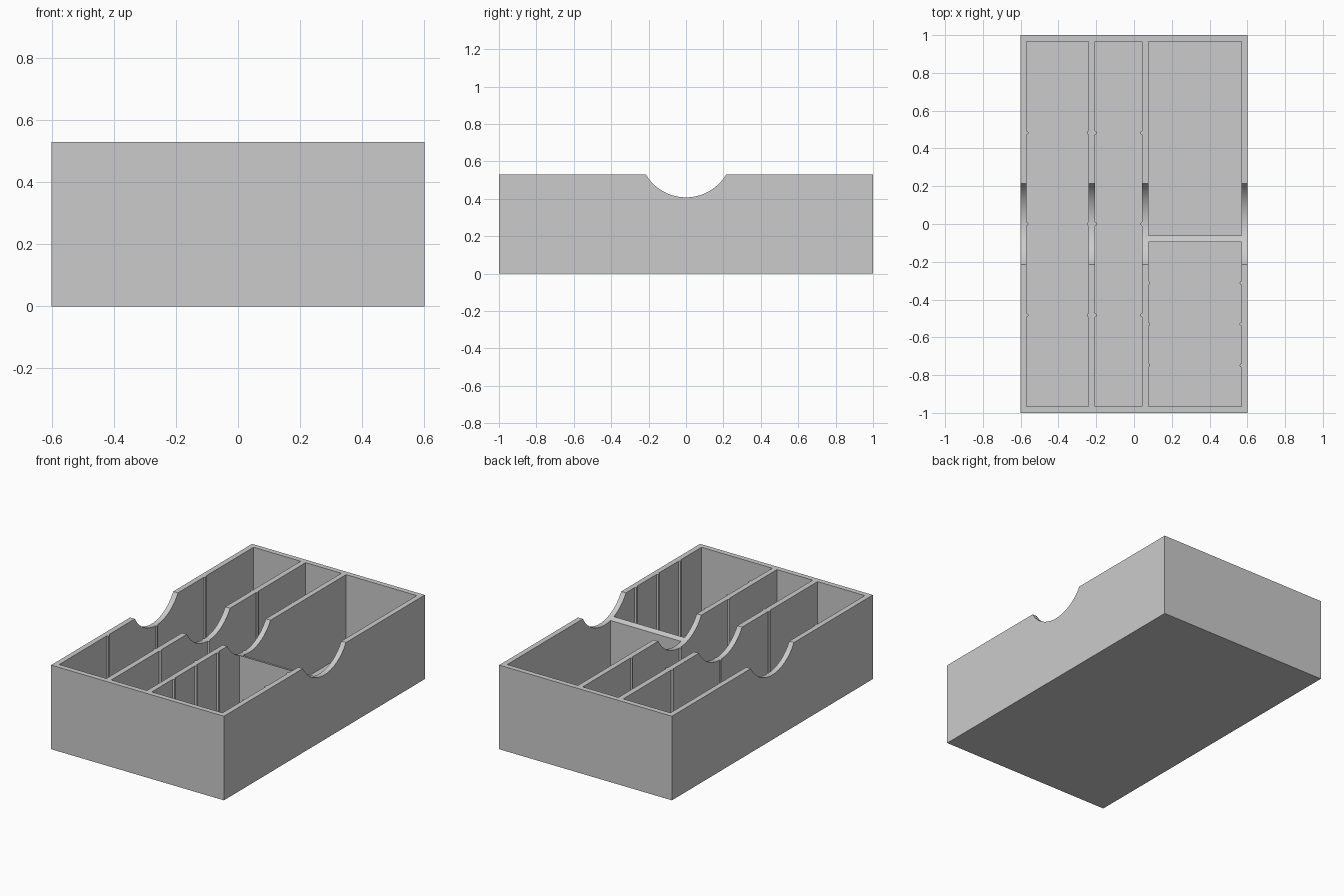
import bpy
import bmesh
from math import sin, cos, pi, radians
from mathutils import Matrix

old = bpy.data.objects.get("Cube")
if old:
    bpy.data.objects.remove(old, do_unlink=True)

W, L, H = 1.204, 2.0, 0.53      # outer tray size
WALL = 0.033
RIDGE = 0.01                    # radius of the slot ridges

grey = bpy.data.materials.new("plain grey")
grey.use_nodes = True
colour = (0.6, 0.6, 0.6, 1)
grey.diffuse_color = colour
grey.node_tree.nodes["Principled BSDF"].inputs["Base Color"].default_value = colour


def make_object(name, bm):
    bmesh.ops.recalc_face_normals(bm, faces=bm.faces)
    mesh = bpy.data.meshes.new(name)
    bm.to_mesh(mesh)
    bm.free()
    mesh.materials.append(grey)
    obj = bpy.data.objects.new(name, mesh)
    bpy.context.collection.objects.link(obj)
    return obj


def pocket(name, x0, x1, y0, y1, ridged):
    """Compartment cutter; half-round dents in its sides leave ridges on the walls."""
    spots = [y0 + (y1 - y0) * k / 4 for k in (1, 2, 3)] if ridged else []
    arc = [pi * k / 6 for k in range(7)]
    right = [(x1 - RIDGE * sin(a), y - RIDGE * cos(a)) for y in spots for a in arc]
    left = [(x0 + RIDGE * sin(a), y + RIDGE * cos(a)) for y in reversed(spots) for a in arc]
    outline = [(x0, y0), (x1, y0)] + right + [(x1, y1), (x0, y1)] + left
    bm = bmesh.new()
    base = bm.faces.new([bm.verts.new((x, y, WALL)) for x, y in outline])
    top = bmesh.ops.extrude_face_region(bm, geom=[base])["geom"]
    verts = [v for v in top if isinstance(v, bmesh.types.BMVert)]
    bmesh.ops.translate(bm, verts=verts, vec=(0, 0, H))
    return make_object(name, bm)


# Solid block for the tray
bm = bmesh.new()
bmesh.ops.create_cube(bm, size=1, matrix=Matrix.Translation((0, 0, H / 2))
                      @ Matrix.Diagonal((W, L, H, 1)))
tray = make_object("divided_tray", bm)

# Compartments
end_x, end_y = W / 2 - WALL, L / 2 - WALL
cutters = [
    pocket("left_pocket", -end_x, -0.24, -end_y, end_y, True),
    pocket("middle_pocket", -0.206, 0.043, -end_y, end_y, True),
    pocket("front_pocket", 0.076, end_x, -end_y, -0.094, True),
    pocket("back_pocket", 0.076, end_x, -0.06, end_y, False),
]

# Finger scoop running across every wall
bm = bmesh.new()
bmesh.ops.create_cone(bm, cap_ends=True, segments=96, radius1=0.25, radius2=0.25,
                      depth=W * 1.5, matrix=Matrix.Translation((0, 0, 0.658))
                      @ Matrix.Rotation(pi / 2, 4, 'Y'))
cutters.append(make_object("finger_scoop", bm))

for cutter in cutters:
    cutter.hide_render = True
    mod = tray.modifiers.new(cutter.name, 'BOOLEAN')
    mod.operation = 'DIFFERENCE'
    mod.solver = 'EXACT'
    mod.object = cutter

# Bake the cuts and drop the cutters
graph = bpy.context.evaluated_depsgraph_get()
mesh = bpy.data.meshes.new_from_object(tray.evaluated_get(graph))
tray.modifiers.clear()
tray.data = mesh
for cutter in cutters:
    bpy.data.objects.remove(cutter, do_unlink=True)

bpy.ops.object.select_all(action='DESELECT')
tray.select_set(True)
bpy.context.view_layer.objects.active = tray
bpy.ops.object.shade_smooth_by_angle(angle=radians(30))
